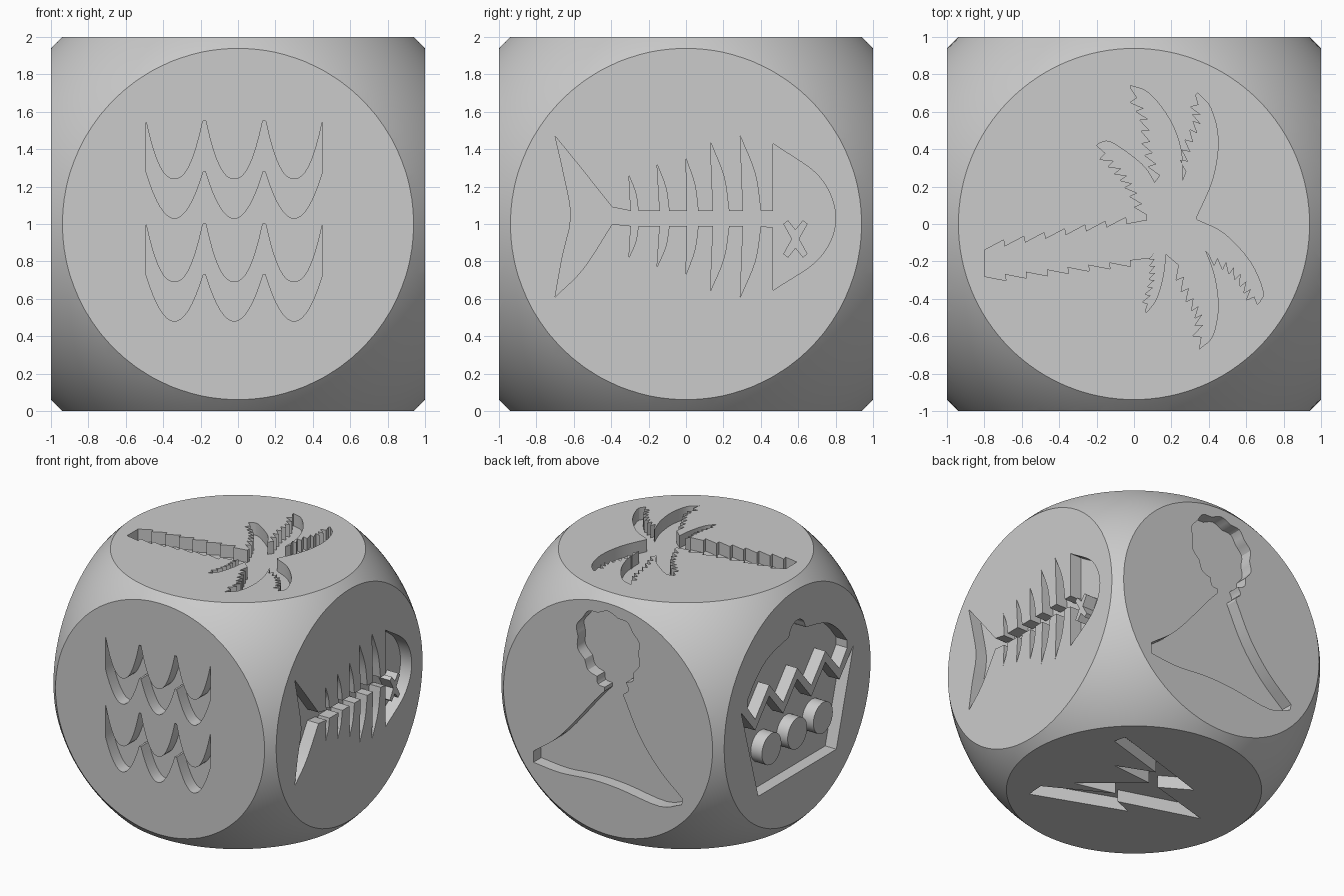
import bpy
import bmesh
import math
from mathutils import Vector
from mathutils.geometry import delaunay_2d_cdt

cube = bpy.data.objects.get("Cube")
if cube:
    bpy.data.objects.remove(cube, do_unlink=True)

DEPTH = 0.1
X, Y, Z = Vector((1, 0, 0)), Vector((0, 1, 0)), Vector((0, 0, 1))
# Each flat side: across, up, outward
FRONT, SIDE, TOP = (X, Z, -Y), (Y, Z, X), (X, Y, Z)
BACK, LEFT, BASE = (X, Z, Y), (Y, Z, -X), (X, Y, -Z)


# --- outline helpers -------------------------------------------------------
def spline(points, steps=16):
    """Smooth curve through the points, sampled evenly."""
    pts = [Vector(p) for p in points]
    pts = [2 * pts[0] - pts[1]] + pts + [2 * pts[-1] - pts[-2]]
    spans = len(points) - 1
    result = []
    for i in range(steps + 1):
        s = spans * i / steps
        k = min(int(s), spans - 1)
        t = s - k
        a, b, c, d = pts[k:k + 4]
        result.append(b + 0.5 * t * (c - a + t * (2 * a - 5 * b + 4 * c - d
                                                  + t * (3 * (b - c) + d - a))))
    return result


def left_of(a, b):
    d = (b - a).normalized()
    return Vector((-d.y, d.x))


def saw(points, teeth, size):
    """Sawtooth edge along a curve, with teeth to the left of travel."""
    base = spline(points, teeth)
    result = [base[0]]
    for a, b in zip(base[:-2], base[1:-1]):
        result += [b + left_of(a, b) * size, b]
    return result + [base[-1]]


def scallops(points, bulge):
    """Row of rounded bumps to the left of travel."""
    result = []
    pts = [Vector(p) for p in points]
    for a, b in zip(pts, pts[1:]):
        result += spline([a, (a + b) / 2 + left_of(a, b) * bulge, b], 6)[:-1]
    return result + [pts[-1]]


def arc(u, v, radius, start, sweep, count):
    angles = [math.radians(start + sweep * i / count) for i in range(count)]
    return [(u + radius * math.cos(a), v + radius * math.sin(a)) for a in angles]


# --- die body: a ball sliced flat on six sides ----------------------------
bm = bmesh.new()
bmesh.ops.create_uvsphere(bm, u_segments=128, v_segments=64, radius=1.372)
for frame in (FRONT, SIDE, TOP, BACK, LEFT, BASE):
    bmesh.ops.bisect_plane(bm, geom=bm.verts[:] + bm.edges[:] + bm.faces[:], dist=0.0001,
                           plane_co=frame[2], plane_no=frame[2], clear_outer=True)


def inside(point, loops):
    """True when an odd number of outlines surrounds the point."""
    odd = False
    for loop in loops:
        for a, b in zip(loop, loop[1:] + loop[:1]):
            if (a.y > point.y) != (b.y > point.y):
                if point.x < a.x + (b.x - a.x) * (point.y - a.y) / (b.y - a.y):
                    odd = not odd
    return odd


def engrave(frame, outlines):
    """Close one side of the die with a flat disc, sunk inside the outlines."""
    u_axis, v_axis, normal = frame
    rim = [Vector((v.co.dot(u_axis), v.co.dot(v_axis))) for v in bm.verts
           if abs(v.co.dot(normal) - 1) < 0.0005]
    rim.sort(key=lambda p: math.atan2(p.y, p.x))
    loops = [[Vector(p) for p in outline] for outline in outlines]
    points, edges = [], []
    for loop in [rim] + loops:
        start, count = len(points), len(loop)
        points += loop
        edges += [(start + i, start + (i + 1) % count) for i in range(count)]
    flat, _, triangles, *_ = delaunay_2d_cdt(points, edges, [], 1, 0.0001)

    made, borders = {}, {}

    def corner(i, sunk):
        if (i, sunk) not in made:
            height = 1 - DEPTH if sunk else 1
            made[i, sunk] = bm.verts.new(u_axis * flat[i].x + v_axis * flat[i].y + normal * height)
        return made[i, sunk]

    for tri in triangles:
        sunk = inside(sum((flat[i] for i in tri), Vector((0, 0))) / len(tri), loops)
        bm.faces.new([corner(i, sunk) for i in tri])
        for a, b in zip(tri, tri[1:] + tri[:1]):
            borders.setdefault((min(a, b), max(a, b)), set()).add(sunk)
    for (a, b), levels in borders.items():
        if len(levels) == 2:
            bm.faces.new((corner(a, True), corner(b, True), corner(b, False), corner(a, False)))


# --- front: two rows of waves ---------------------------------------------
def wave(low, rise, power):
    result = []
    for k in range(3):
        for i in range(17):
            t = i / 8 - 1
            result.append((-0.34 + 0.32 * k + 0.152 * t, low + rise * abs(t) ** power))
    return result


engrave(FRONT, [wave(0.24 - drop, 0.31, 2.3) + wave(0.03 - drop, 0.25, 2)[::-1]
                for drop in (0, 0.55)])

# --- side: fish skeleton ---------------------------------------------------
# tip position, upper tip, lower tip, base start, base end
RIBS = [(-0.305, 0.26, -0.18, -0.295, -0.255), (-0.155, 0.32, -0.23, -0.14, -0.09),
        (0, 0.35, -0.27, 0.005, 0.065), (0.13, 0.44, -0.36, 0.145, 0.23),
        (0.29, 0.47, -0.39, 0.305, 0.4)]


def bones(spine, row):
    result = []
    for rib in RIBS:
        tip, end, a, b = rib[0], rib[row], rib[3], rib[4]
        middle = (tip + 0.72 * (b - tip), (spine + end) / 2)
        result += [(a, spine)] + spline([(tip, end), middle, (b, spine)], 8)
    return result


fish = spline([(-0.7, 0.47), (-0.57, 0.31), (-0.395, 0.09)], 10) + bones(0.07, 1)
fish += [(0.465, 0.07)]
fish += spline([(0.465, 0.43), (0.715, 0.25), (0.8, 0.03), (0.715, -0.18), (0.465, -0.355)], 28)
fish += [(0.465, -0.02)] + bones(-0.01, 2)[::-1]
fish += spline([(-0.395, 0), (-0.55, -0.24), (-0.7, -0.39)], 10)
fish += spline([(-0.7, -0.39), (-0.66, -0.17), (-0.615, 0.04), (-0.65, 0.25), (-0.7, 0.47)], 12)[1:-1]

arm = [(0, 0.05), (0.04, 0.1), (0.065, 0.08), (0.02, 0)]
half = arm + [(u, -v) for u, v in arm[-2::-1]]
cross = half + [(-u, v) for u, v in half[-2:0:-1]]
engrave(SIDE, [fish, [(u + 0.585, v - 0.08) for u, v in cross]])


# --- top: palm tree --------------------------------------------------------
def upper_frond(edge, spine):
    return saw(edge, 8, 0.045) + spline(spine)


def lower_frond(spine, edge, size=0.045):
    return spline(spine) + saw(edge, 8, -size)[::-1]


palm = saw([(-0.8, -0.14), (0.07, 0.02)], 8, 0.035)
palm += upper_frond([(0.07, 0.05), (0, 0.2), (-0.08, 0.31), (-0.2, 0.42)],
                    [(-0.19, 0.43), (-0.13, 0.44), (-0.02, 0.37), (0.06, 0.3), (0.11, 0.22)])
palm += upper_frond([(0.14, 0.26), (0.09, 0.42), (0.07, 0.58), (-0.02, 0.73)],
                    [(-0.02, 0.74), (0.08, 0.7), (0.19, 0.56), (0.25, 0.4), (0.26, 0.23)])
palm += upper_frond([(0.28, 0.28), (0.31, 0.42), (0.36, 0.55), (0.33, 0.69)],
                    [(0.34, 0.7), (0.41, 0.62), (0.45, 0.45), (0.42, 0.24), (0.33, 0.03)])
palm += lower_frond([(0.34, 0.02), (0.48, -0.05), (0.62, -0.2), (0.69, -0.36), (0.67, -0.42)],
                    [(0.4, -0.16), (0.52, -0.22), (0.61, -0.32), (0.66, -0.43)])
palm += lower_frond([(0.38, -0.14), (0.43, -0.28), (0.45, -0.45), (0.42, -0.6), (0.36, -0.66)],
                    [(0.24, -0.22), (0.31, -0.38), (0.37, -0.5), (0.35, -0.67)])
palm += lower_frond([(0.17, -0.16), (0.155, -0.28), (0.12, -0.4), (0.07, -0.47)],
                    [(0.11, -0.15), (0.11, -0.3), (0.06, -0.47)], 0.03)
palm += saw([(-0.8, -0.28), (0.09, -0.18)], 8, -0.035)[::-1]
engrave(TOP, [palm])

# --- back: smoking volcano -------------------------------------------------
volcano = spline([(-0.67, -0.47), (-0.46, -0.29), (-0.28, -0.06), (-0.14, 0.22)], 12)
volcano += scallops([(-0.14, 0.24), (-0.16, 0.34), (-0.23, 0.44), (-0.27, 0.6), (-0.22, 0.76),
                     (-0.09, 0.84), (0.09, 0.84), (0.23, 0.76), (0.27, 0.6),
                     (0.21, 0.43), (0.1, 0.32), (0.03, 0.25)], 0.035)
volcano += spline([(0.03, 0.22), (0.12, 0.12), (0.43, -0.25), (0.67, -0.44)], 12)
volcano += spline([(0.67, -0.53), (0.43, -0.55), (0.15, -0.53), (-0.1, -0.54),
                   (-0.46, -0.585), (-0.66, -0.52)], 20)
engrave(BACK, [volcano])

# --- left: cupcake with dotted case ----------------------------------------
zigzag = [(0.72 - 0.18 * i, 0 if i % 2 else 0.21) for i in range(9)]
case = zigzag + [(-0.5, -0.55), (0.5, -0.55)]
dots = [arc(u, -0.23, 0.125, 0, 360, 32) for u in (-0.33, 0, 0.33)]
dome = spline([(-0.64, 0.28), (-0.52, 0.42), (-0.36, 0.53), (-0.11, 0.59)], 10)
icing = [(0.64, 0.22)] + [(u, v + 0.09) for u, v in zigzag[1:-1]] + [(-0.64, 0.22)]
icing += dome + arc(0, 0.59, 0.1, 180, -180, 16)[1:] + [(-p.x, p.y) for p in dome[::-1]]
engrave(LEFT, [case, icing] + dots)

# --- underside: lightning bolt ---------------------------------------------
engrave(BASE, [[(0.57, 0.455), (0.04, 0.3), (0.34, 0.18), (-0.02, 0.15), (0.4, -0.21),
                (0.07, -0.13), (0.56, -0.4), (0.55, -0.545), (-0.17, -0.27), (-0.02, -0.21),
                (-0.65, -0.01), (-0.11, 0.14), (-0.34, 0.28), (0.545, 0.55)]])

# --- finish: join the sides to the ball and stand it on the ground ---------
bmesh.ops.remove_doubles(bm, verts=bm.verts[:], dist=0.0003)
bmesh.ops.recalc_face_normals(bm, faces=bm.faces[:])
bmesh.ops.translate(bm, verts=bm.verts[:], vec=Z)
mesh = bpy.data.meshes.new("die")
bm.to_mesh(mesh)
bm.free()
die = bpy.data.objects.new("die", mesh)
bpy.context.collection.objects.link(die)

grey = bpy.data.materials.new("plain grey")
grey.use_nodes = True
grey.diffuse_color = (0.6, 0.6, 0.6, 1)
grey.node_tree.nodes["Principled BSDF"].inputs["Base Color"].default_value = (0.6, 0.6, 0.6, 1)
mesh.materials.append(grey)

bpy.ops.object.select_all(action="DESELECT")
die.select_set(True)
bpy.context.view_layer.objects.active = die
bpy.ops.object.shade_smooth_by_angle(angle=math.radians(25))
